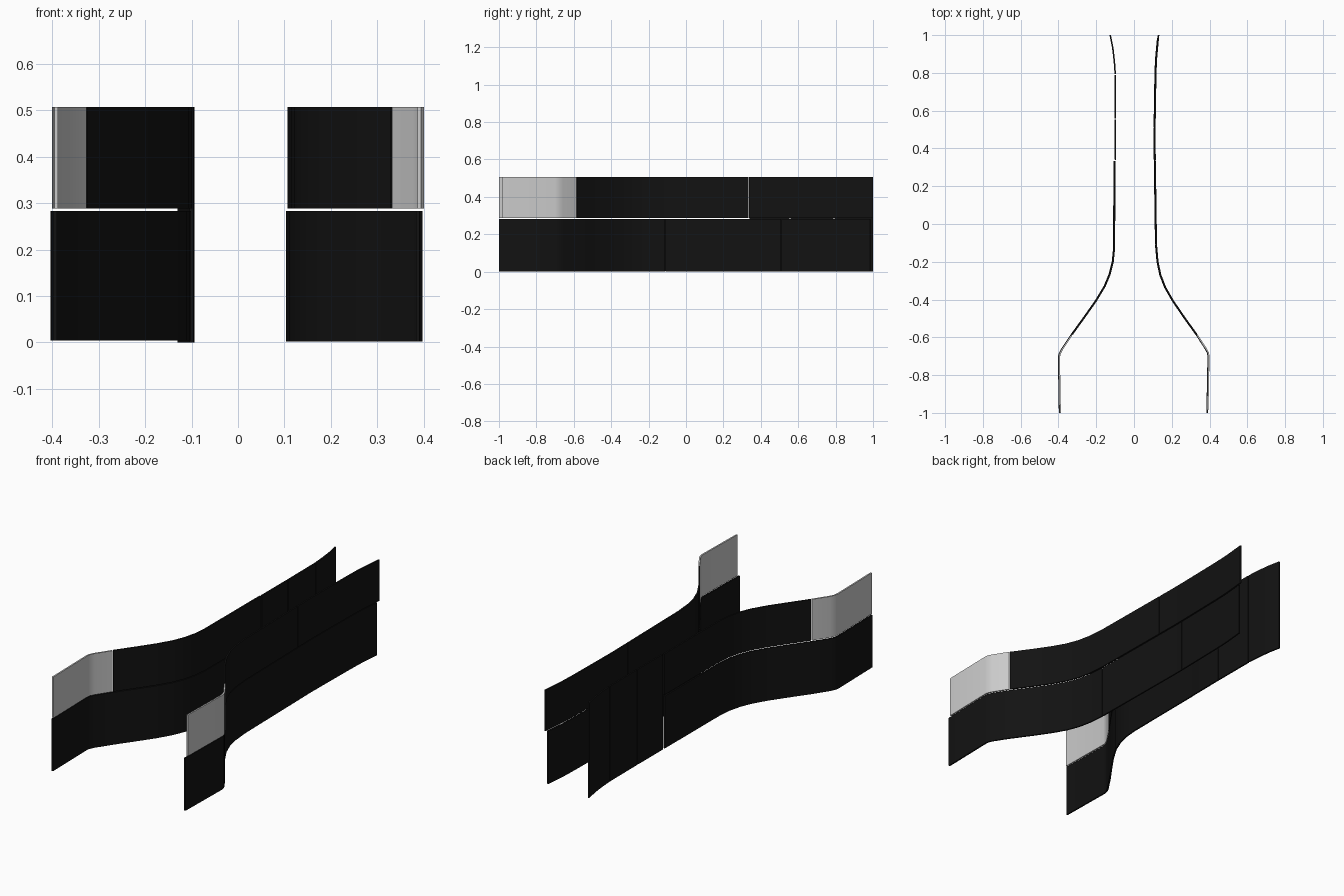
import bpy, bmesh
from mathutils import Vector

if "Cube" in bpy.data.objects:
    bpy.data.objects.remove(bpy.data.objects["Cube"])

# Plan-view centre lines of the two walls, front to back
LEFT = [(-.392, -1), (-.397, -.71), (-.394, -.69), (-.382, -.665), (-.325, -.58),
        (-.26, -.49), (-.20, -.405), (-.155, -.33), (-.128, -.265), (-.112, -.20),
        (-.105, -.13), (-.104, .33), (-.099, .345), (-.098, .56), (-.099, .79),
        (-.104, .86), (-.112, .93), (-.126, 1)]
RIGHT = [(.389, -1), (.395, -.70), (.391, -.68), (.38, -.66), (.335, -.59),
         (.27, -.50), (.205, -.405), (.165, -.335), (.14, -.27), (.125, -.20),
         (.117, -.11), (.109, .45), (.110, .55), (.114, .79), (.117, .87), (.129, 1)]
T = .008

black = bpy.data.materials.new("black_panel")
black.diffuse_color = (.006, .006, .006, 1)
black.use_nodes = True
black.node_tree.nodes["Principled BSDF"].inputs["Base Color"].default_value = black.diffuse_color


def clip(path, y0, y1):
    """Part of the path between two y positions."""
    def at(y):
        for a, b in zip(path, path[1:]):
            if a[1] <= y <= b[1]:
                return (a[0] + (b[0] - a[0]) * (y - a[1]) / (b[1] - a[1]), y)
    return [at(y0)] + [p for p in path if y0 + .004 < p[1] < y1 - .004] + [at(y1)]


def panel(name, path, y0, y1, z0, z1, dx=0, mat=black):
    """Thin curved wall panel following the path."""
    pts = [Vector((x + dx, y)) for x, y in clip(path, y0, y1)]
    bm = bmesh.new()
    rings = []
    for i, p in enumerate(pts):
        d = (pts[min(i + 1, len(pts) - 1)] - pts[max(i - 1, 0)]).normalized()
        n = Vector((d.y, -d.x)) * T / 2
        rings.append([bm.verts.new((q.x, q.y, z)) for q, z in
                      ((p + n, z0), (p + n, z1), (p - n, z1), (p - n, z0))])
    for a, b in zip(rings, rings[1:]):
        for k in range(4):
            bm.faces.new((a[k], a[(k + 1) % 4], b[(k + 1) % 4], b[k]))
    bm.faces.new(rings[0])
    bm.faces.new(rings[-1][::-1])
    bmesh.ops.recalc_face_normals(bm, faces=bm.faces)
    me = bpy.data.meshes.new(name)
    bm.to_mesh(me)
    bm.free()
    ob = bpy.data.objects.new(name, me)
    bpy.context.collection.objects.link(ob)
    if mat:
        me.materials.append(mat)
    bpy.ops.object.select_all(action='DESELECT')
    ob.select_set(True)
    bpy.context.view_layer.objects.active = ob
    bpy.ops.object.shade_smooth_by_angle(angle=.6)


LOW, SPLIT, UP, TOP = .004, .283, .288, .507

# Left wall: two-tier front, full-height rear panels
panel("left_lower_panel", LEFT, -1, .334, LOW, SPLIT, -.002)
panel("left_front_window", LEFT, -1, -.588, UP, TOP, .001, None)
panel("left_upper_panel", LEFT, -.584, .334, UP, TOP, .001)
for i, (a, b) in enumerate([(.340, .553), (.558, .788), (.793, 1)]):
    panel(f"left_rear_panel_{i + 1}", LEFT, a, b, 0, TOP)

# Right wall: two tiers along its full length
for i, (a, b) in enumerate([(-1, -.112), (-.109, .508), (.511, .985)]):
    panel(f"right_lower_panel_{i + 1}", RIGHT, a, b, .002, SPLIT, -.002)
panel("right_front_window", RIGHT, -.985, -.588, UP, TOP, .001, None)
panel("right_upper_panel", RIGHT, -.584, .334, UP, TOP, .001)
panel("right_rear_upper_panel", RIGHT, .338, 1, UP, TOP, .001)
